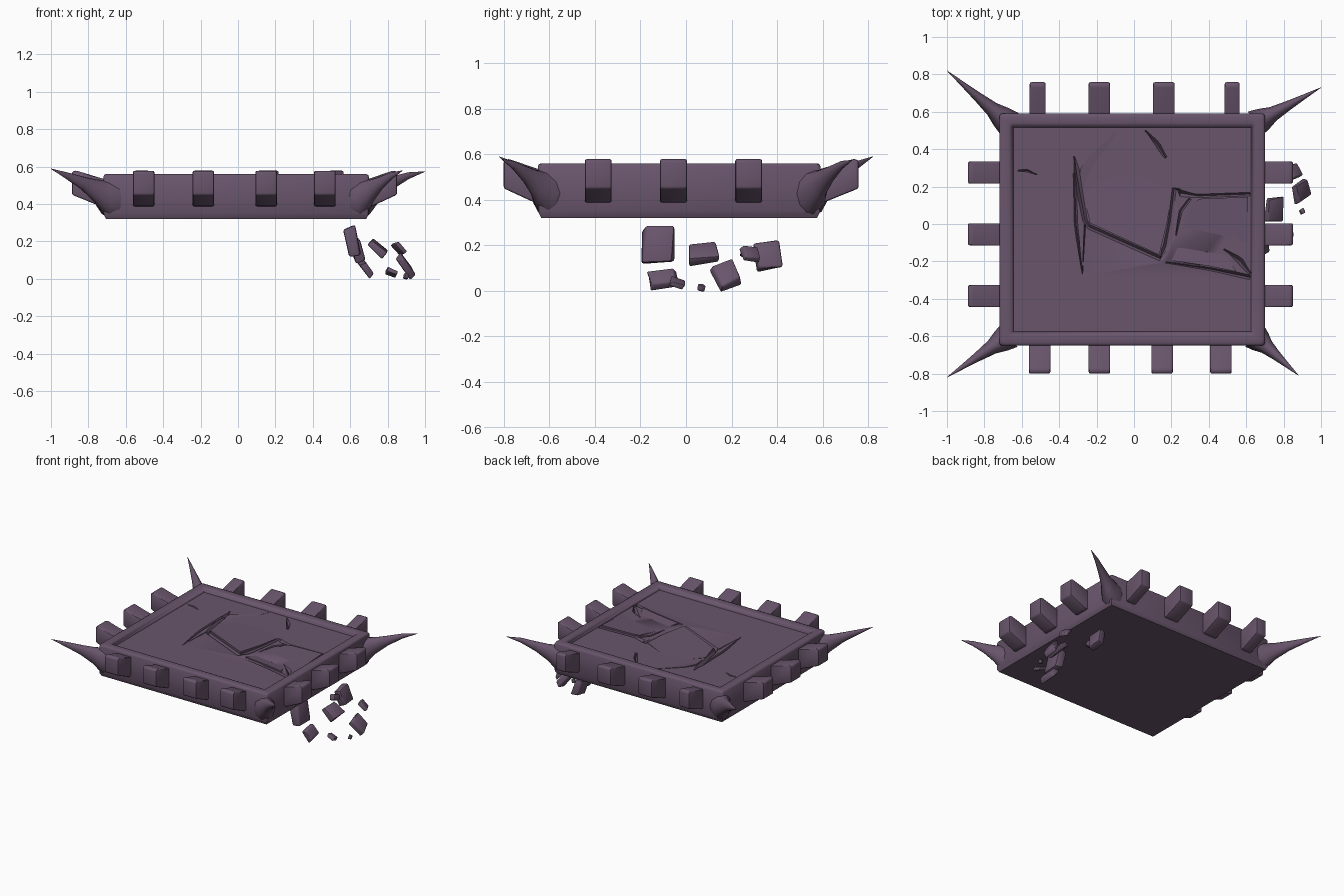
import bpy, bmesh, random
from math import radians, cos, sin, pi
from mathutils import Vector, Matrix, Euler

if "Cube" in bpy.data.objects:
    bpy.data.objects.remove(bpy.data.objects["Cube"])

random.seed(4)
FLOOR = 0.53
stone = bpy.data.materials.new("purple grey stone")
stone.diffuse_color = (0.14, 0.09, 0.148, 1)
stone.use_nodes = True
stone.node_tree.nodes["Principled BSDF"].inputs["Base Color"].default_value = stone.diffuse_color


def finish(name, bm, angle=40):
    bmesh.ops.recalc_face_normals(bm, faces=bm.faces)
    me = bpy.data.meshes.new(name)
    bm.to_mesh(me)
    bm.free()
    me.materials.append(stone)
    ob = bpy.data.objects.new(name, me)
    bpy.context.collection.objects.link(ob)
    bpy.ops.object.select_all(action='DESELECT')
    ob.select_set(True)
    bpy.context.view_layer.objects.active = ob
    bpy.ops.object.shade_smooth_by_angle(angle=radians(angle))
    return ob


def bevel(bm, edges, width, segments=2):
    bmesh.ops.bevel(bm, geom=list(edges), offset=width, segments=segments,
                    profile=0.5, affect='EDGES', clamp_overlap=True)


def loft(bm, rings):
    """Bridge closed rings of points and cap both ends."""
    vs = [[bm.verts.new(p) for p in r] for r in rings]
    n = len(vs[0])
    for a, b in zip(vs, vs[1:]):
        for i in range(n):
            bm.faces.new((a[i], a[(i + 1) % n], b[(i + 1) % n], b[i]))
    bm.faces.new(vs[0][::-1])
    bm.faces.new(vs[-1])


# Platform slab with a raised rim round a sunken floor
def rect(x0, x1, y0, y1, z):
    return [(x0, y0, z), (x1, y0, z), (x1, y1, z), (x0, y1, z)]

bm = bmesh.new()
loft(bm, [rect(-.705, .685, -.635, .575, .32),
          rect(-.72, .70, -.65, .59, .35),
          rect(-.72, .70, -.65, .59, .56),
          rect(-.655, .635, -.585, .525, .56),
          rect(-.645, .625, -.575, .515, FLOOR)])
bevel(bm, [e for e in bm.edges if all(v.co.z > .555 for v in e.verts)
           or abs(e.verts[0].co.z - e.verts[1].co.z) > .1], .014)
slab = finish("platform_slab", bm)

# Cracks cut into the floor: x, y, half width along each line
cracks = [
    [(-.32, .36, .004), (-.305, .26, .018), (-.262, .02, .014), (-.24, -.015, .014),
     (.14, -.185, .014), (.17, -.12, .016), (.195, .02, .012), (.215, .19, .012),
     (.25, .165, .018), (.34, .15, .010), (.62, .16, .010)],
    [(-.318, .27, .008), (-.31, .0, .010), (-.275, -.265, .014), (-.262, .0, .004)],
    [(.225, -.06, .003), (.25, .07, .009), (.30, .135, .009)],
    [(.17, -.205, .004), (.40, -.24, .009), (.62, -.285, .014)],
    [(.48, -.135, .003), (.57, -.20, .018), (.622, -.265, .008)],
    [(.06, .50, .003), (.13, .42, .014), (.17, .355, .008)],
    [(-.62, .285, .004), (-.57, .285, .007), (-.52, .265, .002)],
]
bm = bmesh.new()
for line in cracks:
    rings = []
    for i, (x, y, w) in enumerate(line):
        a, b = line[max(i - 1, 0)], line[min(i + 1, len(line) - 1)]
        d = Vector((b[0] - a[0], b[1] - a[1], 0)).normalized()
        side = Vector((-d.y, d.x, 0)) * w * 1.3
        c = Vector((x, y, FLOOR + .008))
        rings.append([c + side, c - side, Vector((x, y, FLOOR - .02))])
    loft(bm, rings)
cutter = finish("crack_cutter", bm)
cutter.hide_render = True
mod = slab.modifiers.new("cracks", 'BOOLEAN')
mod.operation = 'DIFFERENCE'
mod.solver = 'EXACT'
mod.use_self = True
mod.object = cutter
bpy.context.view_layer.objects.active = slab
bpy.ops.object.modifier_apply(modifier=mod.name)
bpy.data.objects.remove(cutter)

# Heaved floor plates: x, y, height above the floor
plates = {
    "heaved_plate_centre": [(-.235, .005, .014), (.135, -.165, .016), (.18, .02, .010),
                            (.20, .18, .004), (-.10, .32, -.003), (-.27, .15, .003)],
    "heaved_plate_right": [(.24, -.06, -.002), (.31, .12, .006), (.36, .135, .010),
                           (.61, .145, .012), (.61, -.14, -.002)],
    "heaved_plate_front": [(.20, -.195, .008), (.40, -.225, .010), (.55, -.255, .012),
                           (.48, -.15, -.002), (.24, -.11, -.002)],
    "heaved_plate_back": [(-.29, .29, .010), (-.24, .36, .004), (-.09, .50, .002),
                          (-.17, .35, -.002), (-.265, .17, -.002)],
}
for name, pts in plates.items():
    bm = bmesh.new()
    loft(bm, [[(x, y, FLOOR - .008) for x, y, h in pts],
              [(x, y, FLOOR + h) for x, y, h in pts]])
    finish(name, bm, 20)


# Tilted battlement blocks round all four sides
def block(name, base, out, width, reach):
    out = Vector(out)
    side = Vector((-out.y, out.x, 0))
    profile = [(-.03, .385), (.02, .39), (reach, .45), (reach, .572), (reach - .02, .58),
               (.0, .535), (-.03, .53)]
    bm = bmesh.new()
    loft(bm, [[Vector(base) + out * d + side * s * width / 2 + Vector((0, 0, z))
               for d, z in profile] for s in (-1, 1)])
    bevel(bm, bm.edges, .009)
    finish(name, bm)

for i, (x, w) in enumerate([(-.505, .115), (-.185, .115), (.15, .115), (.465, .115)]):
    block(f"front_block_{i}", (x, -.65, 0), (0, -1, 0), w, .15)
for i, (x, w) in enumerate([(-.515, .085), (-.185, .115), (.16, .115), (.525, .08)]):
    block(f"back_block_{i}", (x, .59, 0), (0, 1, 0), w, .168)
for i, y in enumerate([.275, -.055, -.385]):
    block(f"left_block_{i}", (-.72, y, 0), (-1, 0, 0), .118, .168)
    block(f"right_block_{i}", (.70, y, 0), (1, 0, 0), .118, .15)


# Curved corner spikes
def spike(name, root, tip):
    root, tip = Vector(root), Vector(tip)
    d = Vector((tip.x - root.x, tip.y - root.y, 0))
    side = Vector((-d.y, d.x, 0)).normalized()
    rings = []
    for t, w, lo, hi in [(0, .075, .322, .53), (.13, .062, .335, .527), (.28, .040, .405, .532),
                         (.5, .026, .475, .548), (.75, .013, .533, .570),
                         (1, .001, tip.z - .002, tip.z)]:
        c = root + d * t
        rings.append([(c.x + side.x * w * cos(a), c.y + side.y * w * cos(a),
                       (lo + hi) / 2 + (hi - lo) / 2 * sin(a))
                      for a in [k * pi / 6 for k in range(12)]])
    bm = bmesh.new()
    loft(bm, rings)
    finish(name, bm, 60)

spike("back_left_spike", (-.665, .535, 0), (-1, .82, .59))
spike("back_right_spike", (.645, .535, 0), (1, .73, .575))
spike("front_left_spike", (-.665, -.595, 0), (-1, -.82, .59))
spike("front_right_spike", (.645, -.60, 0), (.88, -.81, .58))

# Fallen rubble: centre, size, rotation in degrees
rubble = [
    ((.61, -.12, .20), (.06, .13, .15), (0, -12, 0)),
    ((.635, .36, .155), (.055, .11, .13), (12, -15, 0)),
    ((.625, .275, .165), (.04, .07, .045), (-25, -15, 0)),
    ((.685, -.105, .055), (.035, .12, .08), (10, -38, 0)),
    ((.75, .08, .163), (.10, .12, .04), (6, 42, 0)),
    ((.895, .175, .07), (.04, .10, .11), (22, -35, 0)),
    ((.86, .28, .165), (.07, .07, .026), (-10, 45, 15)),
    ((.82, -.04, .035), (.055, .06, .024), (-20, 25, 0)),
    ((.90, .067, .014), (.025, .026, .028), (0, 20, 30)),
]
for i, (loc, size, rot) in enumerate(rubble):
    bm = bmesh.new()
    bmesh.ops.create_cube(bm, size=1)
    for v in bm.verts:
        v.co += Vector([random.uniform(-.1, .1) for _ in range(3)])
    bmesh.ops.scale(bm, vec=size, verts=bm.verts)
    bevel(bm, bm.edges, min(size) * .2)
    turn = Euler([radians(a) for a in rot]).to_matrix().to_4x4()
    bmesh.ops.transform(bm, matrix=Matrix.Translation(loc) @ turn, verts=bm.verts)
    finish(f"rubble_{i}", bm)
